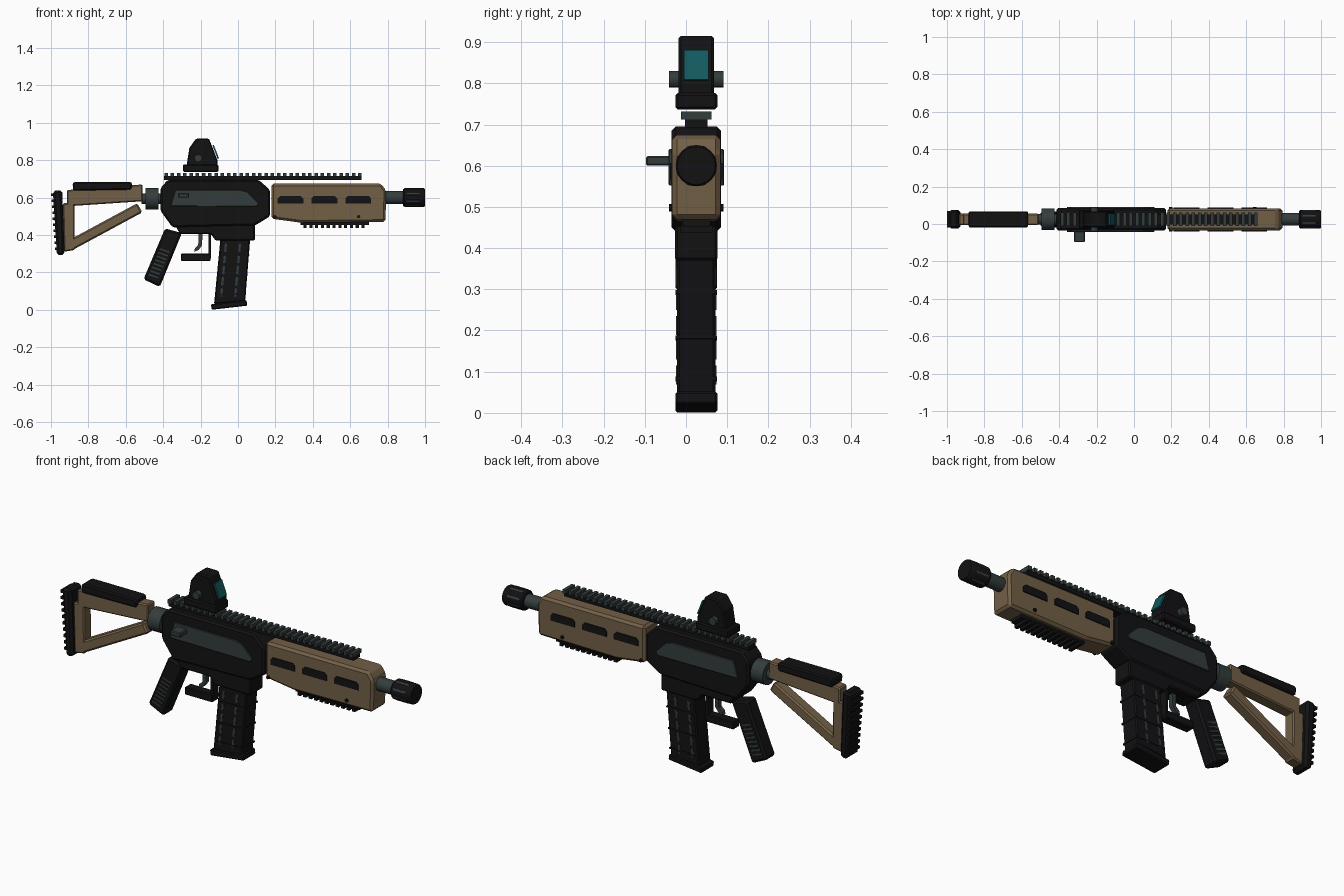
import bpy, math
from mathutils import Vector

cube = bpy.data.objects.get("Cube")
if cube:
    bpy.data.objects.remove(cube)

CY = 0.025   # middle plane of the body
AX = 0.6     # height of the barrel axis


def material(name, rgb):
    m = bpy.data.materials.new(name)
    m.use_nodes = True
    m.diffuse_color = (*rgb, 1)
    m.node_tree.nodes["Principled BSDF"].inputs["Base Color"].default_value = (*rgb, 1)
    return m


BLACK = material("matte black", (0.006, 0.006, 0.007))
TAN = material("tan", (0.17, 0.115, 0.062))
GREY = material("steel grey", (0.034, 0.046, 0.046))
TEAL = material("teal glass", (0.006, 0.1, 0.11))


def finish(name, verts, faces, mat, bevel):
    me = bpy.data.meshes.new(name)
    me.from_pydata(verts, [], faces)
    me.materials.append(mat)
    ob = bpy.data.objects.new(name, me)
    bpy.context.collection.objects.link(ob)
    if bevel:
        b = ob.modifiers.new("bevel", "BEVEL")
        b.width, b.segments, b.limit_method = bevel, 1, "ANGLE"
    return ob


def prism(name, pts, half, mat, bevel=0.0, y=CY):
    """Side profile of (x, z) points given clockwise, extruded across y."""
    n = len(pts)
    verts = [(x, y + s * half, z) for s in (-1, 1) for x, z in pts]
    faces = [list(range(n - 1, -1, -1)), list(range(n, 2 * n))]
    faces += [[i, (i + 1) % n, n + (i + 1) % n, n + i] for i in range(n)]
    return finish(name, verts, faces, mat, bevel)


def box(name, x0, x1, z0, z1, half, mat, bevel=0.0, y=CY):
    return prism(name, [(x0, z0), (x0, z1), (x1, z1), (x1, z0)], half, mat, bevel, y)


def bar(name, a, b, width, half, mat, bevel=0.0):
    """Slanted bar between two (x, z) points."""
    a, b = Vector(a), Vector(b)
    d = (b - a).normalized()
    side = Vector((-d.y, d.x)) * width / 2
    return prism(name, [a - side, a + side, b + side, b - side], half, mat, bevel)


def tube(name, start, axis, rings, mat, sides=24):
    """Turned part: rings of (distance, radius) along x or y."""
    verts, faces, k = [], [], len(rings)
    for d, r in rings:
        for i in range(sides):
            t = 2 * math.pi * i / sides
            u, v = r * math.cos(t), r * math.sin(t)
            off = (d, u, v) if axis == "x" else (v, d, u)
            verts.append(tuple(p + q for p, q in zip(start, off)))
    for j in range(k - 1):
        for i in range(sides):
            n = (i + 1) % sides
            faces.append([j * sides + i, (j + 1) * sides + i, (j + 1) * sides + n, j * sides + n])
    faces += [list(range(sides)), list(range(k * sides - 1, (k - 1) * sides - 1, -1))]
    ob = finish(name, verts, faces, mat, 0)
    bpy.ops.object.select_all(action="DESELECT")
    ob.select_set(True)
    bpy.context.view_layer.objects.active = ob
    bpy.ops.object.shade_smooth_by_angle(angle=math.radians(30))
    return ob


# Stock
prism("butt_pad", [(-0.99, 0.635), (-0.94, 0.64), (-0.927, 0.295), (-0.968, 0.29)], 0.05, BLACK, 0.012)
for i in range(10):
    z = 0.32 + i * 0.032
    box(f"pad_ridge_{i}", -0.966 - i * 0.0025 - 0.012, -0.955 - i * 0.0025, z, z + 0.014, 0.044, BLACK)
prism("stock_top_bar", [(-0.915, 0.64), (-0.51, 0.67), (-0.51, 0.58), (-0.915, 0.553)], 0.03, TAN, 0.006)
prism("stock_post", [(-0.937, 0.57), (-0.875, 0.57), (-0.872, 0.32), (-0.93, 0.31)], 0.03, TAN, 0.006)
bar("stock_strut", (-0.905, 0.34), (-0.525, 0.545), 0.056, 0.03, TAN, 0.008)
prism("cheek_pad", [(-0.885, 0.675), (-0.875, 0.684), (-0.575, 0.684), (-0.565, 0.675), (-0.57, 0.642), (-0.88, 0.637)],
      0.043, BLACK, 0.008)
tube("stock_collar", (-0.495, CY, 0.594), "x", [(0, 0.058), (0.07, 0.058)], GREY)
tube("stock_tube", (-0.515, CY, 0.594), "x", [(0, 0.028), (0.13, 0.028)], GREY)

# Receiver
prism("receiver", [(-0.415, 0.65), (-0.375, 0.695), (0.11, 0.695), (0.172, 0.64), (0.172, 0.5), (0.09, 0.45),
                   (-0.35, 0.44), (-0.415, 0.53)], 0.06, BLACK, 0.01)
prism("lower_receiver", [(-0.34, 0.46), (0.09, 0.46), (0.09, 0.37), (-0.12, 0.37), (-0.145, 0.405), (-0.31, 0.405)],
      0.052, BLACK, 0.006)
for s, side in ((-1, "right"), (1, "left")):
    prism(f"{side}_side_panel", [(-0.36, 0.555), (-0.335, 0.64), (0.01, 0.64), (0.05, 0.63), (0.11, 0.57), (0.10, 0.552)],
          0.005, GREY, 0.002, CY + s * 0.062)
box("charging_handle", -0.32, -0.262, 0.6, 0.624, 0.032, GREY, 0.004, -0.065)

# Handguard
prism("handguard", [(0.178, 0.675), (0.765, 0.675), (0.793, 0.635), (0.788, 0.47), (0.34, 0.465), (0.178, 0.487)],
      0.059, TAN, 0.012)
for s, side in ((-1, "right"), (1, "left")):
    for i in range(3):
        x = 0.212 + i * 0.181
        prism(f"{side}_vent_{i}", [(x, 0.595), (x + 0.012, 0.607), (x + 0.125, 0.607), (x + 0.138, 0.595),
                                   (x + 0.138, 0.568), (x, 0.568)], 0.004, BLACK, 0, CY + s * 0.06)
    for i, x in enumerate((0.197, 0.645)):
        tube(f"{side}_screw_{i}", (x, CY + s * 0.06 - 0.006, 0.498), "y", [(0, 0.009), (0.012, 0.009)], BLACK, 8)

# Top and lower rails
box("top_rail", -0.395, 0.66, 0.693, 0.714, 0.027, BLACK)
for i in range(32):
    x = -0.393 + i * 0.0334
    box(f"top_rail_tooth_{i}", x, x + 0.018, 0.712, 0.732, 0.037, GREY)
box("lower_rail", 0.335, 0.7, 0.453, 0.472, 0.035, BLACK)
for i in range(11):
    x = 0.35 + i * 0.031
    box(f"lower_rail_tooth_{i}", x, x + 0.017, 0.438, 0.455, 0.04, BLACK)

# Barrel and muzzle
tube("barrel", (0.77, CY, AX), "x", [(0, 0.034), (0.13, 0.034)], GREY)
tube("muzzle", (0.883, CY, AX), "x", [(0, 0.044), (0.007, 0.05), (0.11, 0.05), (0.117, 0.046)], BLACK)
for i in range(8):
    t = math.tau * (i + 0.5) / 8
    slot = box(f"muzzle_slot_{i}", -0.035, 0.035, -0.002, 0.002, 0.005, GREY, 0, 0)
    slot.location = (0.935, CY + 0.049 * math.sin(t), AX + 0.049 * math.cos(t))
    slot.rotation_euler.x = -t

# Grip, trigger and guard
prism("grip", [(-0.39, 0.435), (-0.3, 0.41), (-0.418, 0.122), (-0.505, 0.163)], 0.04, BLACK, 0.01)
for i in range(8):
    c = Vector((-0.452, 0.18)) + Vector((0.0085, 0.0195)) * i
    bar(f"grip_ridge_{i}", c - Vector((0.026, -0.009)), c + Vector((0.026, -0.009)), 0.008, 0.043, GREY)
box("guard_post", -0.158, -0.145, 0.275, 0.41, 0.022, BLACK)
box("guard_base", -0.305, -0.147, 0.26, 0.3, 0.024, BLACK, 0.004)
prism("trigger", [(-0.21, 0.41), (-0.19, 0.41), (-0.192, 0.345), (-0.21, 0.32), (-0.235, 0.31), (-0.23, 0.33), (-0.213, 0.345)],
      0.012, GREY)

# Magazine
prism("magazine", [(-0.093, 0.39), (0.066, 0.39), (0.038, 0.045), (-0.128, 0.03)], 0.047, BLACK, 0.006)
prism("magazine_base", [(-0.145, 0.03), (0.045, 0.052), (0.05, 0.022), (-0.14, 0.0)], 0.051, BLACK, 0.005)
for k, x in enumerate((-0.065, 0.01)):
    for i in range(5):
        z = 0.07 + i * 0.06
        lean = 0.09 * (z - 0.35)
        bar(f"magazine_rib_{k}_{i}", (x + lean, z), (x + lean + 0.0045, z + 0.045), 0.012, 0.049, GREY)
for i, z in enumerate((0.08, 0.18, 0.29)):
    bar(f"magazine_band_{i}", (-0.125 + 0.1 * z, z), (0.037 + 0.08 * z, z + 0.004), 0.008, 0.05, BLACK)

# Sight
box("sight_base", -0.295, -0.105, 0.737, 0.777, 0.051, BLACK, 0.006)
prism("sight_body", [(-0.275, 0.77), (-0.26, 0.865), (-0.225, 0.915), (-0.155, 0.915), (-0.11, 0.8), (-0.11, 0.77)],
      0.043, BLACK, 0.006)
bar("sight_lens", (-0.105, 0.808), (-0.133, 0.88), 0.008, 0.03, TEAL)
tube("sight_knob", (-0.213, CY - 0.066, 0.81), "y", [(0, 0.02), (0.132, 0.02)], GREY, 12)
